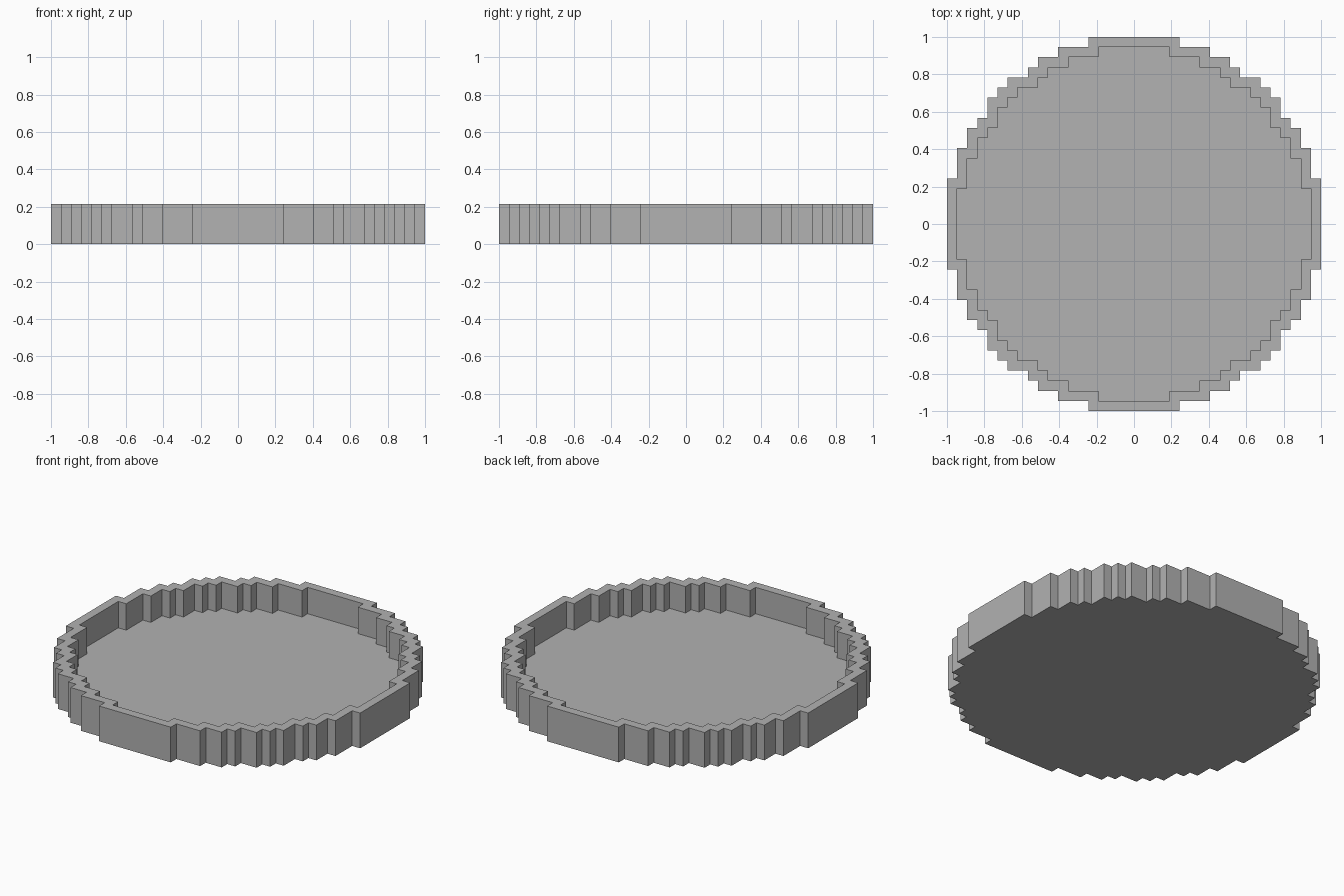
import bpy
import bmesh

cube = bpy.data.objects.get("Cube")
if cube:
    bpy.data.objects.remove(cube, do_unlink=True)

UNIT = 2 / 37  # one block
HEIGHT, FLOOR = 4 * UNIT, UNIT

# Half widths of the stepped circle, one per step, from the back edge outward
STEPS = [4.5, 7.5, 9.5, 10.5, 12.5, 13.5, 14.5, 15.5, 16.5, 17.5, 18.5]


def stepped_circle(inset):
    """Outline in blocks, counter-clockwise, mirrored from one quadrant."""
    reach = [s - inset for s in STEPS]
    quadrant = []
    for i, (x, y) in enumerate(zip(reach, reversed(reach))):
        if i:
            quadrant.append((reach[i - 1], y))
        quadrant.append((x, y))
    quadrant.reverse()
    points = []
    for _ in range(4):
        points += quadrant
        quadrant = [(-y, x) for x, y in quadrant]
    return points


def add_loop(bm, inset, z):
    return [bm.verts.new((x * UNIT, y * UNIT, z)) for x, y in stepped_circle(inset)]


def bridge(bm, a, b):
    for i in range(len(a)):
        j = (i + 1) % len(a)
        bm.faces.new((a[i], a[j], b[j], b[i]))


grey = bpy.data.materials.new("plain grey")
grey.use_nodes = True
colour = (0.445, 0.445, 0.445, 1)
grey.diffuse_color = colour
grey.node_tree.nodes["Principled BSDF"].inputs["Base Color"].default_value = colour

# Tray: underside, outer wall, rim, inner wall and sunken floor
bm = bmesh.new()
loops = [add_loop(bm, 0, 0), add_loop(bm, 0, HEIGHT),
         add_loop(bm, 1, HEIGHT), add_loop(bm, 1, FLOOR)]
for lower, upper in zip(loops, loops[1:]):
    bridge(bm, lower, upper)
bm.faces.new(reversed(loops[0]))
bm.faces.new(loops[-1])
bm.normal_update()

mesh = bpy.data.meshes.new("round_tray")
bm.to_mesh(mesh)
bm.free()
mesh.materials.append(grey)
tray = bpy.data.objects.new("round_tray", mesh)
bpy.context.collection.objects.link(tray)
